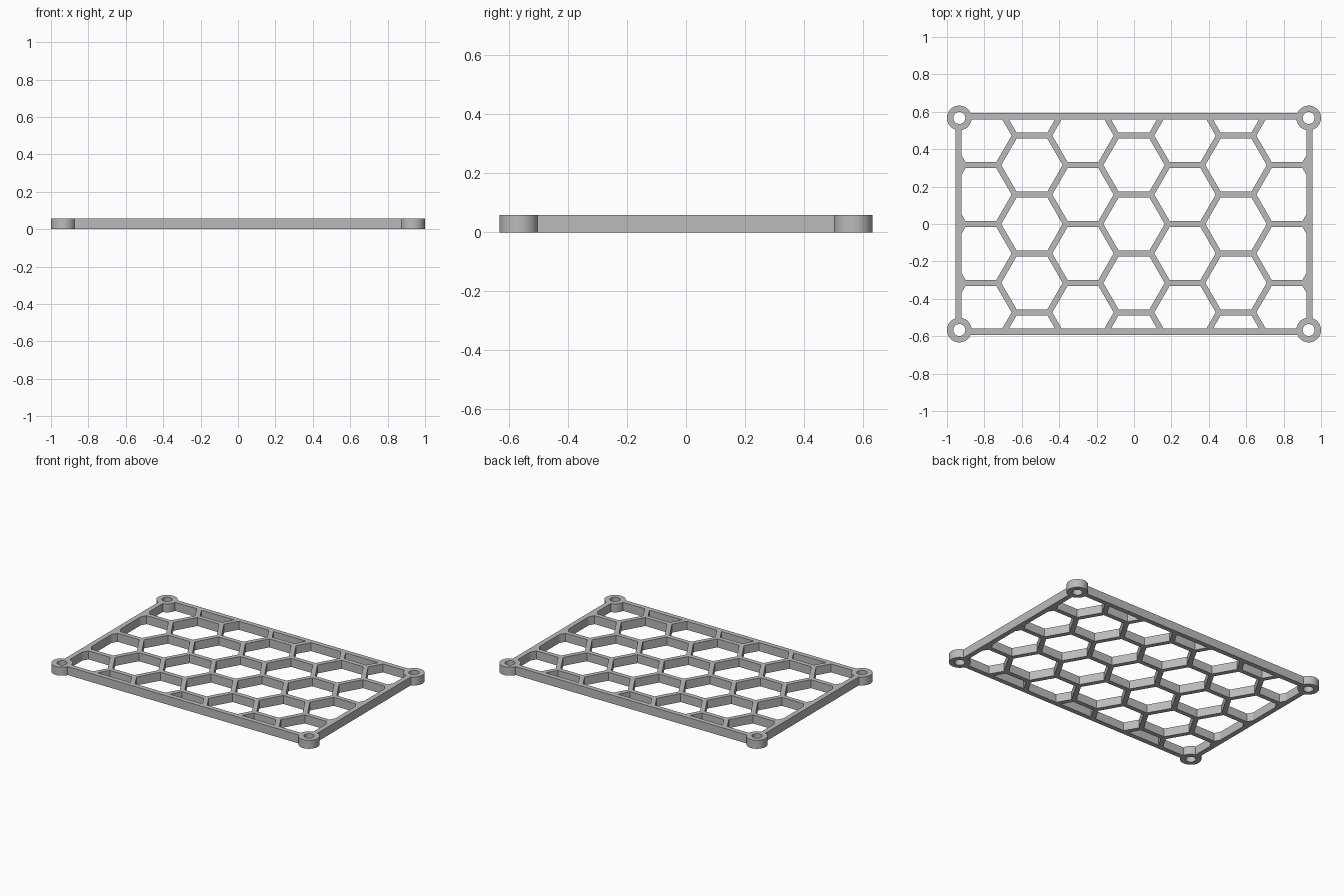
import bpy, bmesh
from math import sqrt, pi
from mathutils import Matrix, Vector

cube = bpy.data.objects.get("Cube")
if cube:
    bpy.data.objects.remove(cube)

HEIGHT = 0.058
OUTER = Vector((0.955, 0.593))     # frame outside half size
INNER = Vector((0.921, 0.56))      # frame inside half size
POST = Vector((0.934, 0.567))      # corner post centre
POST_R, HOLE_R = 0.066, 0.032
PITCH = 0.315                      # distance between cell centres
CELL_R = (PITCH - 0.031) / sqrt(3)

grey = bpy.data.materials.new("grey plastic")
grey.use_nodes = True
colour = (0.5, 0.5, 0.5, 1)
grey.diffuse_color = colour
grey.node_tree.nodes["Principled BSDF"].inputs["Base Color"].default_value = colour

corners = [(sx * POST.x, sy * POST.y) for sx in (-1, 1) for sy in (-1, 1)]


def make(name, bm):
    bmesh.ops.recalc_face_normals(bm, faces=bm.faces)
    mesh = bpy.data.meshes.new(name)
    bm.to_mesh(mesh)
    bm.free()
    obj = bpy.data.objects.new(name, mesh)
    bpy.context.collection.objects.link(obj)
    mesh.materials.append(grey)
    return obj


def extrude_up(bm, height):
    up = bmesh.ops.extrude_face_region(bm, geom=bm.faces[:], use_keep_orig=True)
    verts = [g for g in up["geom"] if isinstance(g, bmesh.types.BMVert)]
    bmesh.ops.translate(bm, verts=verts, vec=(0, 0, height))


def cut(obj, cutter):
    cutter.hide_render = True
    mod = obj.modifiers.new("cut", "BOOLEAN")
    mod.operation, mod.solver, mod.object = "DIFFERENCE", "EXACT", cutter
    bpy.context.view_layer.objects.active = obj
    bpy.ops.object.modifier_apply(modifier=mod.name)
    bpy.data.objects.remove(cutter)


# Solid plate that becomes the frame and grille
bm = bmesh.new()
bmesh.ops.create_cube(bm, size=1, matrix=Matrix.Translation((0, 0, HEIGHT / 2))
                      @ Matrix.Diagonal((2 * OUTER.x, 2 * OUTER.y, HEIGHT, 1)))
grille = make("honeycomb_grille", bm)

# Hexagon openings, trimmed to the inside of the frame
bm = bmesh.new()
for col in range(-3, 4):
    for row in range(-3, 4):
        y = (row + (col % 2) / 2) * PITCH
        place = Matrix.Translation((col * PITCH * sqrt(3) / 2, y, -HEIGHT))
        bmesh.ops.create_circle(bm, cap_ends=True, segments=6, radius=CELL_R,
                                matrix=place @ Matrix.Rotation(pi / 6 * 3, 4, "Z"))
for axis in (Vector((1, 0, 0)), Vector((0, 1, 0))):
    for side in (-1, 1):
        bmesh.ops.bisect_plane(bm, geom=bm.verts[:] + bm.edges[:] + bm.faces[:],
                               plane_co=axis * side * axis.dot(INNER.to_3d()),
                               plane_no=axis * side, clear_outer=True)
extrude_up(bm, HEIGHT * 3)
cut(grille, make("cell_cutter", bm))

# Room for the corner posts
bm = bmesh.new()
for x, y in corners:
    bmesh.ops.create_cone(bm, cap_ends=True, segments=48, radius1=POST_R - 0.004,
                          radius2=POST_R - 0.004, depth=1,
                          matrix=Matrix.Translation((x, y, 0)))
cut(grille, make("post_cutter", bm))

# Corner posts with screw holes
sides = {(-1, -1): "front_right", (-1, 1): "back_right",
         (1, -1): "front_left", (1, 1): "back_left"}
for (sx, sy), name in sides.items():
    bm = bmesh.new()
    rings = [bmesh.ops.create_circle(bm, segments=48, radius=r)["verts"]
             for r in (HOLE_R, POST_R)]
    bmesh.ops.bridge_loops(bm, edges=bm.edges[:])
    extrude_up(bm, HEIGHT)
    bmesh.ops.translate(bm, verts=bm.verts, vec=(sx * POST.x, sy * POST.y, 0))
    post = make(name + "_post", bm)
    bpy.ops.object.select_all(action="DESELECT")
    post.select_set(True)
    bpy.context.view_layer.objects.active = post
    bpy.ops.object.shade_smooth_by_angle(angle=pi / 6)
